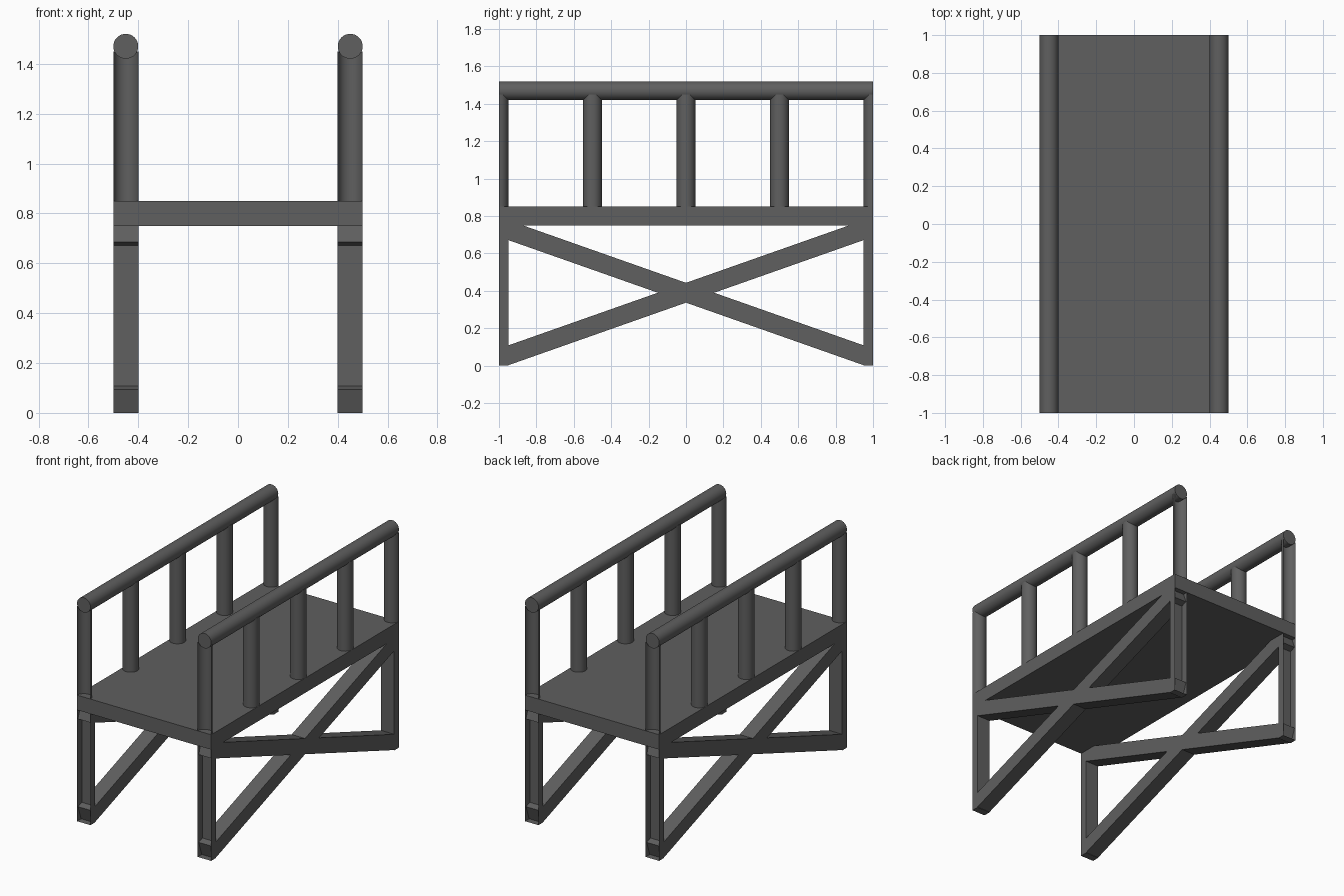
import bpy, bmesh, math
from mathutils import Matrix, Vector

if "Cube" in bpy.data.objects:
    bpy.data.objects.remove(bpy.data.objects["Cube"])

grey = bpy.data.materials.new("dark grey")
grey.diffuse_color = (0.115, 0.115, 0.115, 1)
grey.use_nodes = True
grey.node_tree.nodes["Principled BSDF"].inputs["Base Color"].default_value = grey.diffuse_color


def finish(bm, name, smooth=False):
    """Turn a bmesh into a named, coloured object."""
    bmesh.ops.recalc_face_normals(bm, faces=bm.faces)
    me = bpy.data.meshes.new(name)
    bm.to_mesh(me)
    bm.free()
    me.materials.append(grey)
    ob = bpy.data.objects.new(name, me)
    bpy.context.scene.collection.objects.link(ob)
    if smooth:
        bpy.ops.object.select_all(action='DESELECT')
        ob.select_set(True)
        bpy.context.view_layer.objects.active = ob
        bpy.ops.object.shade_smooth_by_angle(angle=math.radians(40))
    return ob


def cut_ends(bm):
    """Slice away everything past the deck ends, leaving the cut open."""
    for s in (-1, 1):
        bmesh.ops.bisect_plane(bm, geom=bm.verts[:] + bm.edges[:] + bm.faces[:],
                               plane_co=(0, s, 0), plane_no=(0, s, 0),
                               clear_outer=True)


def box(name, size, loc, tilt=0.0, cut=False):
    bm = bmesh.new()
    m = Matrix.Translation(Vector(loc)) @ Matrix.Rotation(tilt, 4, 'X') \
        @ Matrix.Diagonal((*size, 1))
    bmesh.ops.create_cube(bm, size=1, matrix=m)
    if cut:
        cut_ends(bm)
    return finish(bm, name)


def rod(name, length, loc, along_y=False, cut=False):
    bm = bmesh.new()
    m = Matrix.Translation(Vector(loc))
    if along_y:
        m = m @ Matrix.Rotation(math.pi / 2, 4, 'X')
    bmesh.ops.create_cone(bm, cap_ends=True, segments=32, radius1=0.05,
                          radius2=0.05, depth=length, matrix=m)
    if cut:
        cut_ends(bm)
    return finish(bm, name, smooth=True)


# Walkway deck
box("deck", (1.0, 2.0, 0.1), (0, 0, 0.8))

for side, x in (("left", -0.45), ("right", 0.45)):
    # Handrail and its posts; the end posts are open half rods
    rod(f"{side}_handrail", 2.0, (x, 0, 1.47), along_y=True)
    for i, y in enumerate((-1, -0.5, 0, 0.5, 1)):
        rod(f"{side}_post_{i + 1}", 0.6, (x, y, 1.15), cut=abs(y) == 1)
    # Legs, open toward the deck ends
    for end, y in (("front", -1), ("back", 1)):
        box(f"{side}_{end}_leg", (0.1, 0.1, 0.75), (x, y, 0.375), cut=True)
    # Crossed braces
    for n, s in (("rising", 1), ("falling", -1)):
        box(f"{side}_{n}_brace", (0.1, 2.064, 0.1), (x, 0, 0.39),
            tilt=s * math.radians(19.4))
